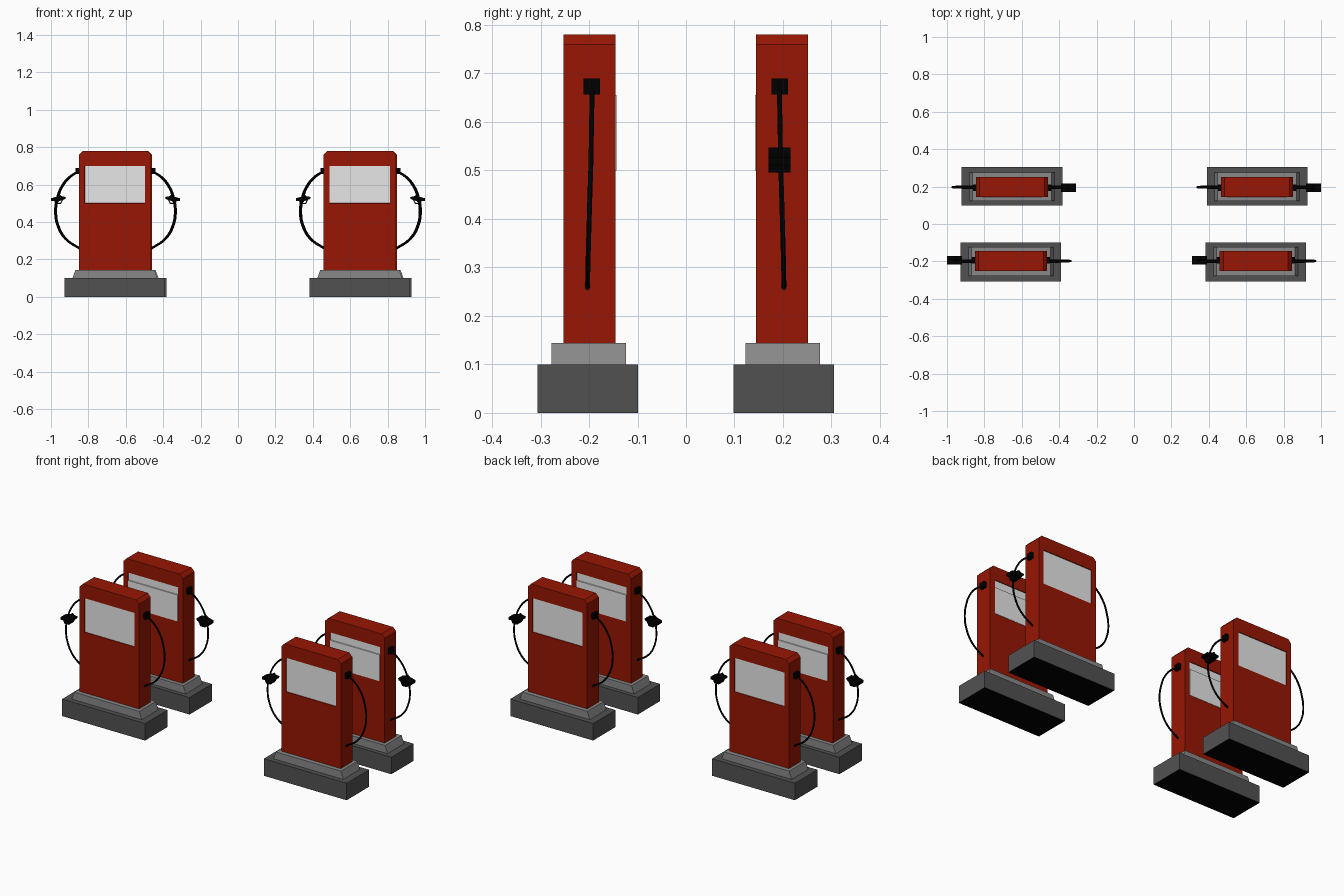
import bpy, bmesh, math

if "Cube" in bpy.data.objects:
    bpy.data.objects.remove(bpy.data.objects["Cube"])


def material(name, rgb):
    m = bpy.data.materials.new(name)
    m.diffuse_color = (*rgb, 1)
    m.use_nodes = True
    m.node_tree.nodes["Principled BSDF"].inputs["Base Color"].default_value = m.diffuse_color
    return m


RED = material("red_paint", (0.31, 0.008, 0.001))
PANEL = material("pale_grey_panel", (0.80, 0.80, 0.80))
MID = material("mid_grey", (0.25, 0.25, 0.25))
DARK = material("dark_grey", (0.083, 0.083, 0.083))
BLACK = material("black_rubber", (0.0, 0.0, 0.0))


def prism(bm, outline, y0, y1):
    """Extrude an (x, z) outline from y0 to y1."""
    face = bm.faces.new([bm.verts.new((x, y0, z)) for x, z in outline])
    ext = bmesh.ops.extrude_face_region(bm, geom=[face])
    verts = [v for v in ext["geom"] if isinstance(v, bmesh.types.BMVert)]
    bmesh.ops.translate(bm, verts=verts, vec=(0, y1 - y0, 0))


def rect(x0, x1, z0, z1):
    return [(x0, z0), (x1, z0), (x1, z1), (x0, z1)]


def to_mesh(bm, name, *mats):
    bmesh.ops.recalc_face_normals(bm, faces=bm.faces[:])
    me = bpy.data.meshes.new(name)
    bm.to_mesh(me)
    bm.free()
    for m in mats:
        me.materials.append(m)
    return me


def prisms(name, mat, *parts):
    bm = bmesh.new()
    for outline, y0, y1 in parts:
        prism(bm, outline, y0, y1)
    return to_mesh(bm, name, mat)


# Dark slab with a black underside
def slab():
    me = prisms("base_slab", DARK, (rect(-0.269, 0.269, 0, 0.1), -0.1075, 0.1))
    me.materials.append(BLACK)
    for p in me.polygons:
        p.material_index = int(p.normal.z < -0.9)
    return me


# Red cabinet with chamfered top corners and a recessed panel front and back
def cabinet():
    bm = bmesh.new()
    w, c = 0.193, 0.02
    prism(bm, [(-w, 0.14), (w, 0.14), (w, 0.78 - c), (w - c, 0.78),
               (-w + c, 0.78), (-w, 0.78 - c)], -0.0535, 0.0535)
    bmesh.ops.recalc_face_normals(bm, faces=bm.faces[:])
    for co, no in [((0.162, 0, 0), (1, 0, 0)), ((-0.162, 0, 0), (1, 0, 0)),
                   ((0, 0, 0.5), (0, 0, 1)), ((0, 0, 0.7), (0, 0, 1))]:
        bmesh.ops.bisect_plane(bm, geom=bm.verts[:] + bm.edges[:] + bm.faces[:],
                               plane_co=co, plane_no=no)
    bm.normal_update()
    for s in (-1, 1):
        for f in bm.faces[:]:
            p = f.calc_center_median()
            if f.normal.y * s > 0.9 and abs(p.x) < 0.16 and 0.5 < p.z < 0.7:
                bmesh.ops.inset_region(bm, faces=[f], thickness=0.001, depth=-0.004)
                f.material_index = 1
                break
    return to_mesh(bm, "cabinet", RED, PANEL)


# Hose as a round curve
def hose(name, side):
    cu = bpy.data.curves.new(name, "CURVE")
    cu.dimensions = "3D"
    cu.bevel_depth = 0.005
    cu.bevel_resolution = 2
    cu.resolution_u = 6
    cu.use_fill_caps = True
    pts = [(0.19, 0.005, 0.674), (0.243, 0.005, 0.642), (0.287, 0.004, 0.588),
           (0.312, 0.003, 0.52), (0.320, 0.001, 0.455), (0.309, -0.001, 0.385),
           (0.268, -0.003, 0.312), (0.186, -0.004, 0.255)]
    sp = cu.splines.new("BEZIER")
    sp.bezier_points.add(len(pts) - 1)
    for b, (x, y, z) in zip(sp.bezier_points, pts):
        b.co = (side * x, y, z)
        b.handle_left_type = b.handle_right_type = "AUTO"
    cu.materials.append(BLACK)
    return cu


parts = {
    "base_slab": slab(),
    "plinth": prisms("plinth", MID, ([(-0.227, 0.1), (0.227, 0.1), (0.211, 0.1445),
                                      (-0.211, 0.1445)], -0.0785, 0.0755)),
    "cabinet": cabinet(),
    # Raised lower plate on the back panel
    "back_plate": prisms("back_plate", PANEL, (rect(-0.161, 0.161, 0.5, 0.655), 0.049, 0.0555)),
    "hose_holders": prisms("hose_holders", BLACK,
                           *[(rect(s * 0.2 - 0.01, s * 0.2 + 0.01, 0.657, 0.69), -0.012, 0.022)
                             for s in (-1, 1)]),
    "left_hose": hose("left_hose", -1),
    "right_hose": hose("right_hose", 1),
    # Nozzle: body, grip guard and trigger
    "nozzle": prisms("nozzle", BLACK,
                     ([(-0.342, 0.512), (-0.295, 0.512), (-0.266, 0.523), (-0.262, 0.534),
                       (-0.285, 0.538), (-0.295, 0.547), (-0.31, 0.536), (-0.342, 0.527)],
                      -0.018, 0.028),
                     ([(-0.325, 0.513), (-0.318, 0.496), (-0.288, 0.496), (-0.276, 0.52),
                       (-0.282, 0.52), (-0.292, 0.502), (-0.314, 0.502), (-0.319, 0.513)],
                      -0.018, 0.028),
                     ([(-0.304, 0.513), (-0.3, 0.503), (-0.297, 0.504), (-0.299, 0.513)],
                      -0.004, 0.014)),
}

# Four pumps; the back row is turned around
pumps = [("front_left", -0.658, -0.199, 0), ("front_right", 0.651, -0.199, 0),
         ("back_left", -0.652, 0.198, math.pi), ("back_right", 0.658, 0.198, math.pi)]
for place, x, y, turn in pumps:
    for part, data in parts.items():
        ob = bpy.data.objects.new(f"{place}_{part}", data)
        ob.location = (x, y, 0)
        ob.rotation_euler = (0, 0, turn)
        bpy.context.collection.objects.link(ob)
